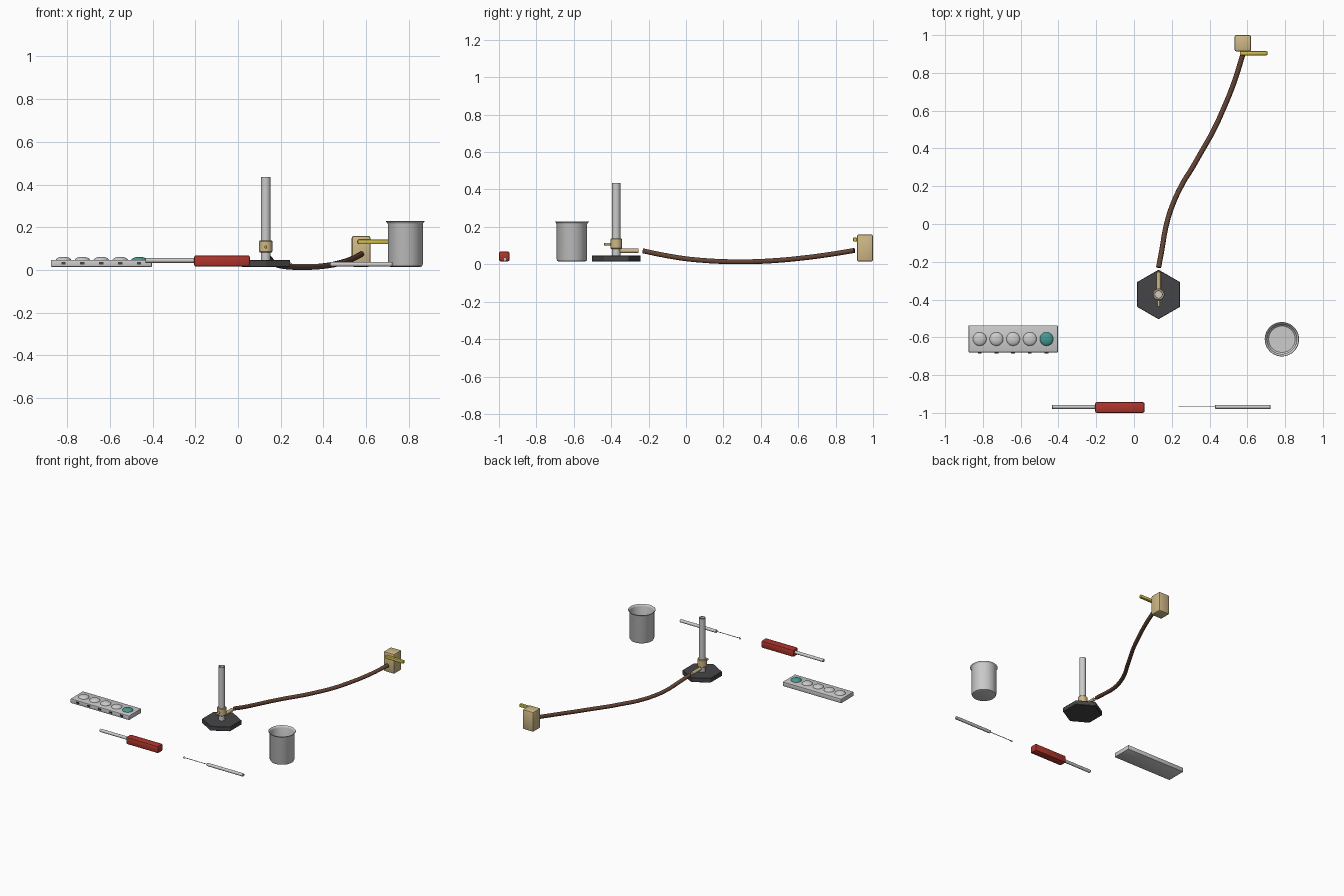
import bpy, bmesh, math
from mathutils import Vector, Matrix

if "Cube" in bpy.data.objects:
    bpy.data.objects.remove(bpy.data.objects["Cube"])

def material(name, rgb):
    m = bpy.data.materials.new(name)
    m.diffuse_color = (*rgb, 1)
    m.use_nodes = True
    m.node_tree.nodes["Principled BSDF"].inputs["Base Color"].default_value = m.diffuse_color
    return m

DARK = material("dark_iron", (0.06, 0.06, 0.065))
BRASS = material("brass", (0.62, 0.48, 0.24))
RUBBER = material("rubber", (0.13, 0.06, 0.035))
YELLOW = material("yellow", (0.62, 0.5, 0.07))
RED = material("red", (0.42, 0.035, 0.025))
TEAL = material("teal", (0.06, 0.32, 0.28))

def finish(bm, name, mat=None, smooth=True):
    bmesh.ops.recalc_face_normals(bm, faces=bm.faces)
    me = bpy.data.meshes.new(name)
    bm.to_mesh(me)
    bm.free()
    ob = bpy.data.objects.new(name, me)
    bpy.context.collection.objects.link(ob)
    if mat:
        me.materials.append(mat)
    if smooth:
        bpy.ops.object.select_all(action='DESELECT')
        ob.select_set(True)
        bpy.context.view_layer.objects.active = ob
        bpy.ops.object.shade_smooth_by_angle(angle=math.radians(35))
    return ob

def box(name, lo, hi, mat=None, bevel=0.0, segs=2):
    lo, hi = Vector(lo), Vector(hi)
    bm = bmesh.new()
    bmesh.ops.create_cube(bm, size=1, matrix=Matrix.Translation((lo + hi) / 2) @ Matrix.Diagonal((*(hi - lo), 1)))
    if bevel:
        bmesh.ops.bevel(bm, geom=bm.edges[:], offset=bevel, segments=segs, profile=0.5, affect='EDGES')
    return finish(bm, name, mat)

def lathe(name, profile, origin, mat=None, axis=(0, 0, 1), n=32):
    """Revolve (radius, height) points about an axis through origin; zero radius closes an end."""
    bm = bmesh.new()
    rot = Vector((0, 0, 1)).rotation_difference(Vector(axis)).to_matrix()
    rings = []
    for r, h in profile:
        count = 1 if r == 0 else n
        rings.append([bm.verts.new(Vector(origin) + rot @ Vector((r * math.cos(math.tau * i / n), r * math.sin(math.tau * i / n), h)))
                      for i in range(count)])
    for a, b in zip(rings, rings[1:]):
        for i in range(n):
            j = (i + 1) % n
            quad = [a[i % len(a)], a[j % len(a)], b[j % len(b)], b[i % len(b)]]
            bm.faces.new(list(dict.fromkeys(quad)))
    return finish(bm, name, mat)

def rod(name, start, axis, length, r, mat=None, bevel=0.002, n=20):
    b = min(bevel, r * 0.5)
    return lathe(name, [(0, 0), (r - b, 0), (r, b), (r, length - b), (r - b, length), (0, length)], start, mat, axis, n)

FLOOR = 0.015
BX, BY = 0.13, -0.373

# Burner: hexagonal foot, hollow barrel, air collar, valve and gas inlet
bm = bmesh.new()
bmesh.ops.create_cone(bm, cap_ends=True, segments=6, radius1=0.131, radius2=0.131, depth=0.032,
                      matrix=Matrix.Translation((BX, BY, FLOOR + 0.016)) @ Matrix.Rotation(
                          0, 4, 'Z'))
top = max(v.co.y for v in bm.verts) - BY
if top < 0.13:
    bmesh.ops.rotate(bm, verts=bm.verts, cent=(BX, BY, 0), matrix=Matrix.Rotation(math.pi / 6, 3, 'Z'))
bmesh.ops.bevel(bm, geom=bm.edges[:], offset=0.002, segments=1, affect='EDGES')
finish(bm, "burner_foot", DARK, smooth=False)
lathe("burner_barrel", [(0, 0.045), (0.0225, 0.045), (0.0225, 0.435), (0.018, 0.435), (0.018, 0.1), (0, 0.1)], (BX, BY, 0))
lathe("air_collar", [(0.022, 0.083), (0.028, 0.083), (0.031, 0.087), (0.031, 0.134),
                     (0.028, 0.138), (0.022, 0.138)], (BX, BY, 0), BRASS)
rod("air_valve", (BX, BY - 0.02, 0.108), (0, -1, 0), 0.046, 0.007, BRASS)
rod("gas_inlet", (BX, BY + 0.015, 0.072), (0, 1, 0), 0.105, 0.012, BRASS)

# Rubber hose sagging from burner to gas tap
path = [(0.13, -0.23, 0.072), (0.147, -0.14, 0.053), (0.17, -0.01, 0.031), (0.2, 0.09, 0.021),
        (0.255, 0.21, 0.0145), (0.31, 0.3, 0.0135), (0.35, 0.37, 0.0145), (0.418, 0.49, 0.021),
        (0.465, 0.59, 0.03), (0.53, 0.75, 0.05), (0.577, 0.9, 0.074)]
cu = bpy.data.curves.new("gas_hose", 'CURVE')
cu.dimensions = '3D'
cu.bevel_depth = 0.0135
cu.bevel_resolution = 3
cu.use_fill_caps = True
cu.resolution_u = 6
sp = cu.splines.new('BEZIER')
sp.bezier_points.add(len(path) - 1)
for p, co in zip(sp.bezier_points, path):
    p.co = co
    p.handle_left_type = p.handle_right_type = 'AUTO'
hose = bpy.data.objects.new("gas_hose", cu)
bpy.context.collection.objects.link(hose)
cu.materials.append(RUBBER)

# Gas tap block and lever
box("gas_tap", (0.532, 0.914, FLOOR), (0.62, 1.0, 0.16), BRASS, 0.01)
box("tap_lever", (0.56, 0.893, 0.121), (0.707, 0.915, 0.143), YELLOW, 0.006)

# Beaker: open thin-walled glass with flared lip
lathe("beaker", [(0, 0), (0.07, 0), (0.078, 0.003), (0.082, 0.012), (0.082, 0.2), (0.085, 0.207), (0.091, 0.212),
                 (0.089, 0.214), (0.081, 0.208), (0.078, 0.2), (0.078, 0.014), (0.07, 0.006), (0, 0.005)],
      (0.783, -0.61, FLOOR), n=48)

# Spot plate: slab, five domes and front tabs
box("plate_slab", (-0.876, -0.68, FLOOR), (-0.403, -0.537, 0.047), None, 0.004)
for i in range(5):
    x = -0.817 + i * 0.0885
    dome = [(0.036 * math.cos(t * math.pi / 16), 0.016 * math.sin(t * math.pi / 16)) for t in range(8)]
    lathe(f"plate_dome_{i + 1}", [(0, -0.004), (0.036, -0.004)] + dome + [(0, 0.016)],
          (x, -0.609, 0.046), TEAL if i == 4 else None)
    box(f"plate_tab_{i + 1}", (x - 0.01, -0.685, 0.027), (x + 0.01, -0.675, 0.038), DARK)

# Tool with red grip and steel shaft
box("tool_grip", (-0.206, -1.0, FLOOR + 0.001), (0.056, -0.943, 0.069), RED, 0.01)
rod("tool_shaft", (-0.434, -0.968, 0.045), (1, 0, 0), 0.24, 0.011)

# Wire loop with pale handle
rod("loop_handle", (0.43, -0.968, 0.027), (1, 0, 0), 0.293, 0.011)
rod("loop_wire", (0.25, -0.968, 0.027), (1, 0, 0), 0.185, 0.0022, n=10)
bpy.ops.mesh.primitive_torus_add(major_radius=0.006, minor_radius=0.002, major_segments=20, minor_segments=8,
                                 location=(0.244, -0.968, 0.027), rotation=(math.pi / 2, 0, 0))
bpy.context.object.name = "loop_ring"
bpy.ops.object.shade_smooth_by_angle()
